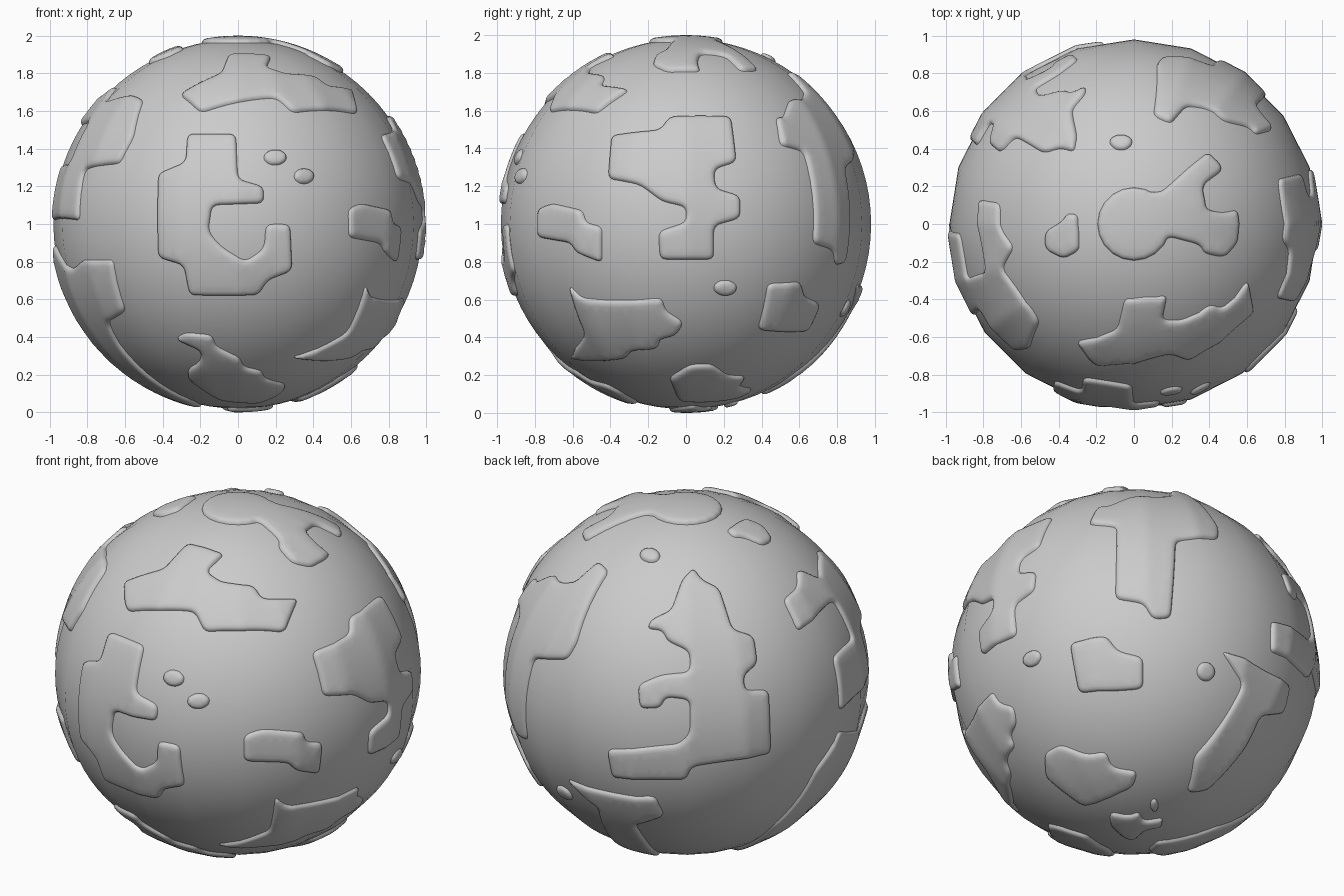
import bpy, bmesh, math
from mathutils import Vector
from mathutils.geometry import delaunay_2d_cdt, intersect_point_line

if "Cube" in bpy.data.objects:
    bpy.data.objects.remove(bpy.data.objects["Cube"])

R, RISE, SEGS = 0.98, 0.02, 20
STEP = 2 * math.pi / SEGS
CENTRE = Vector((0, 0, 1))
FRONT, RIGHT, TOP = (0, 0), (90, 0), (0, 90)
FRONT_RIGHT, BACK_LEFT, BACK_RIGHT = (35, 25), (215, 25), (140, -30)


def make_object(name, bm):
    bmesh.ops.recalc_face_normals(bm, faces=bm.faces)
    me = bpy.data.meshes.new(name)
    bm.to_mesh(me)
    bm.free()
    ob = bpy.data.objects.new(name, me)
    bpy.context.collection.objects.link(ob)
    for p in me.polygons:
        p.use_smooth = True
    return ob


def from_view(view, u, v):
    """Direction of a point drawn on the globe as seen from azimuth, elevation."""
    a, e = map(math.radians, view)
    right = Vector((math.cos(a), math.sin(a), 0))
    out = Vector((math.sin(a) * math.cos(e), -math.cos(a) * math.cos(e), math.sin(e)))
    w = math.sqrt(max(0, 0.985 ** 2 - u * u - v * v))
    return (right * u + out.cross(right) * v + out * w).normalized()


def from_lonlat(lon, lat):
    p, l = math.radians(lon), math.radians(lat)
    return Vector((math.sin(p) * math.cos(l), -math.cos(p) * math.cos(l), math.sin(l)))


def on_globe(d, h):
    """Point at height h above the 20-sided globe."""
    f = math.cos(STEP / 2) / math.cos(math.atan2(d.y, d.x) % STEP - STEP / 2)
    return CENTRE + Vector((d.x * f, d.y * f, d.z)) * R + d * h


def rounded(pts, rad=0.04):
    """Round the corners of a 2D outline, then sample it evenly."""
    out, n = [], len(pts)
    for i, p in enumerate(pts):
        a, b = pts[i - 1] - p, pts[(i + 1) % n] - p
        s = p + a.normalized() * min(rad, a.length * 0.42)
        t = p + b.normalized() * min(rad, b.length * 0.42)
        out += [s * (1 - k) ** 2 + p * 2 * k * (1 - k) + t * k * k for k in (0, .25, .5, .75, 1)]
    dense = []
    for i, p in enumerate(out):
        q = out[(i + 1) % len(out)]
        m = max(1, math.ceil((q - p).length / 0.025))
        dense += [p.lerp(q, k / m) for k in range(m)]
    return dense


def edge_distance(p, poly):
    """Distance to the outline, negative outside."""
    best, inside = 9.0, False
    for i, b in enumerate(poly):
        a = poly[i - 1]
        if (a.y > p.y) != (b.y > p.y) and p.x < (b.x - a.x) * (p.y - a.y) / (b.y - a.y) + a.x:
            inside = not inside
        ab = b - a
        k = max(0, min(1, (p - a).dot(ab) / max(ab.length_squared, 1e-12)))
        best = min(best, (p - a - ab * k).length)
    return best if inside else -best


def plate(name, view, pts, rad=0.04):
    """Raised land with a rounded rim; view None means longitude, latitude."""
    dirs = [from_view(view, *p) if view else from_lonlat(*p) for p in pts]
    c = sum(dirs, Vector()).normalized()
    ex = c.orthogonal().normalized()
    ey = c.cross(ex)

    def flat(d):
        t = Vector((d.dot(ex), d.dot(ey)))
        return t.normalized() * c.angle(d)

    def curved(q):
        r = q.length
        if r < 1e-9:
            return c.copy()
        return c * math.cos(r) + (ex * q.x + ey * q.y) * (math.sin(r) / r)

    rim = rounded([flat(d) for d in dirs], rad)
    n = len(rim)
    pool = list(rim)
    # rings of points just inside the rim
    for i, p in enumerate(rim):
        t = rim[(i + 1) % n] - rim[i - 1]
        nrm = Vector((-t.y, t.x)).normalized()
        for off in (0.006, 0.016, 0.032):
            for q in (p + nrm * off, p - nrm * off):
                if edge_distance(q, rim) > off * 0.93:
                    pool.append(q)
    # even grid over the interior
    g = 0.04
    xs, ys = [p.x for p in rim], [p.y for p in rim]
    for i in range(int((max(xs) - min(xs)) / g) + 1):
        for j in range(int((max(ys) - min(ys)) / g) + 1):
            q = Vector((min(xs) + i * g, min(ys) + j * g))
            if edge_distance(q, rim) > 0.045:
                pool.append(q)
    edges = [(i, (i + 1) % n) for i in range(n)]
    vs, _, fs, *_ = delaunay_2d_cdt(pool, edges, [list(range(n))], 1, 1e-5)
    bm = bmesh.new()
    verts = []
    for q in vs:
        t = max(0, min(1, edge_distance(q, rim) / 0.032))
        h = -0.003 + (RISE + 0.003) * math.sqrt(1 - (1 - t) ** 2)
        verts.append(bm.verts.new(on_globe(curved(q), h)))
    for f in fs:
        bm.faces.new([verts[i] for i in f])
    bm.normal_update()
    ob = make_object(name, bm)
    p = ob.data.polygons[0]
    if p.normal.dot(p.center - CENTRE) < 0:
        ob.data.flip_normals()


def islet(name, view, u, v, a, b):
    plate(name, view, [(u + a * math.cos(k * math.pi / 4 + .39), v + b * math.sin(k * math.pi / 4 + .39))
                       for k in range(8)])


# globe
bm = bmesh.new()
bmesh.ops.create_uvsphere(bm, u_segments=SEGS, v_segments=40, radius=R)
bmesh.ops.translate(bm, verts=bm.verts, vec=CENTRE)
make_object("globe", bm)

# front lands
plate("front_hook_land", FRONT, [
    (-.27, .48), (-.01, .48), (0, .24), (.14, .2), (.14, .11), (-.14, .1), (-.16, -.04), (-.09, -.12),
    (.04, -.2), (.14, -.13), (.15, 0), (.28, 0), (.29, -.25), (.16, -.3), (.11, -.38), (-.26, -.38),
    (-.29, -.22), (-.43, -.18), (-.43, .27), (-.28, .33)])
plate("front_upper_land", FRONT_RIGHT, [
    (-.62, .48), (-.4, .55), (-.27, .69), (-.07, .63), (-.17, .54), (-.09, .48), (.09, .46), (.13, .39),
    (.33, .39), (.25, .21), (-.18, .21), (-.23, .32), (-.6, .32)])
plate("front_right_land", FRONT_RIGHT, [
    (.03, -.34), (.13, -.31), (.35, -.32), (.37, -.38), (.46, -.38), (.44, -.55), (.31, -.53),
    (.27, -.49), (.03, -.48)])
plate("front_low_land", FRONT, [
    (-.34, -.61), (-.28, -.575), (-.14, -.59), (-.12, -.65), (.01, -.71), (.03, -.76), (.13, -.78),
    (.14, -.82), (.26, -.85), (.24, -.89), (.12, -.945), (-.1, -.93), (-.27, -.82), (-.27, -.77),
    (-.2, -.73), (-.2, -.67)])

# left lands, in degrees
plate("left_upper_land", None, [
    (-99, 31), (-99, 42), (-87, 44), (-79, 48), (-71, 41), (-52, 44), (-44, 42), (-40, 28), (-43, 19),
    (-61, 17), (-60, 1), (-88, 1), (-87, 18.5), (-72, 19), (-72, 33), (-82, 33)])
plate("left_lower_land", None, [
    (-88, -6), (-68, -14), (-59, -11), (-44, -11), (-44, -28), (-56, -32), (-58, -40), (-57, -56),
    (-55, -73), (-80, -79), (-110, -62), (-106, -40), (-97, -17)])

# right lands
plate("right_main_land", RIGHT, [
    (-.4, .47), (-.14, .5), (-.09, .57), (.24, .57), (.27, .33), (.15, .29), (.16, .19), (.29, .15),
    (.29, .03), (.15, -.01), (.15, -.19), (-.14, -.19), (-.15, -.04), (0, .01), (0, .09), (-.13, .12),
    (-.25, .21), (-.42, .24)])
plate("right_lower_land", RIGHT, [
    (-.63, -.32), (-.56, -.39), (-.13, -.39), (-.11, -.46), (-.01, -.52), (-.05, -.59), (-.14, -.61),
    (-.15, -.66), (-.29, -.67), (-.32, -.71), (-.62, -.71), (-.54, -.58)])
plate("right_low_land", BACK_RIGHT, [
    (-.48, -.43), (-.4, -.385), (-.26, -.44), (-.15, -.425), (-.12, -.51), (.02, -.53), (0, -.61),
    (-.2, -.7), (-.27, -.72), (-.48, -.56)])

# back lands
plate("back_right_land", BACK_RIGHT, [
    (-.35, .16), (-.15, .2), (-.09, .12), (.05, .08), (.05, -.09), (-.3, -.11)])
plate("back_tee_land", None, [
    (126, 35), (124, 25), (134, 23), (134, -6), (143, -8), (146, -13), (152, -12), (154, 17), (170, 22),
    (172, 28), (170, 53), (160, 55), (156, 45), (148, 42), (139, 42), (130, 35)])
plate("back_lower_land", BACK_RIGHT, [
    (.475, .12), (.59, .08), (.845, -.07), (.81, -.22), (.68, -.235), (.6, -.4), (.39, -.635),
    (.285, -.645), (.325, -.45), (.39, -.38), (.585, -.07)])
plate("back_main_land", BACK_LEFT, [
    (.04, .56), (.09, .49), (.18, .45), (.25, .23), (.37, .19), (.39, .04), (.31, -.02), (.32, -.1),
    (.45, -.1), (.46, -.44), (.03, -.51), (0, -.58), (-.4, -.57), (-.43, -.42), (-.04, -.39),
    (.02, -.33), (.02, -.15), (-.11, -.14), (-.14, -.2), (-.25, -.2), (-.26, -.07), (-.14, -.02),
    (.02, 0), (.02, .11), (-.1, .16), (-.13, .22), (-.21, .23), (-.19, .28), (-.08, .33), (-.02, .5)])

# polar lands
cap = [(.197 * math.cos(math.radians(k)), .197 * math.sin(math.radians(k))) for k in range(60, 341, 14)]
plate("top_cap_land", TOP, cap + [
    (.35, -.11), (.38, -.16), (.48, -.18), (.56, -.1), (.56, .08), (.48, .06), (.385, .08), (.37, .21),
    (.48, .29), (.4, .39), (.3, .31), (.15, .175)])
plate("top_left_land", TOP, [
    (-.48, -.04), (-.39, .01), (-.36, .06), (-.3, .05), (-.29, -.14), (-.38, -.19), (-.48, -.13)])
plate("bottom_land", BACK_RIGHT, [
    (-.13, -.75), (-.03, -.77), (.03, -.75), (.05, -.8), (.16, -.78), (.15, -.83), (.06, -.845),
    (0, -.9), (-.05, -.89), (-.13, -.82)])

# small islands
islet("front_island_a", FRONT, .2, .355, .065, .045)
islet("front_island_b", FRONT, .355, .255, .06, .045)
islet("right_island", RIGHT, .21, -.34, .065, .045)
islet("back_island", BACK_RIGHT, .39, .005, .055, .055)
islet("top_island", TOP, -.07, .44, .065, .045)
islet("bottom_island", BACK_RIGHT, .11, -.715, .025, .035)
